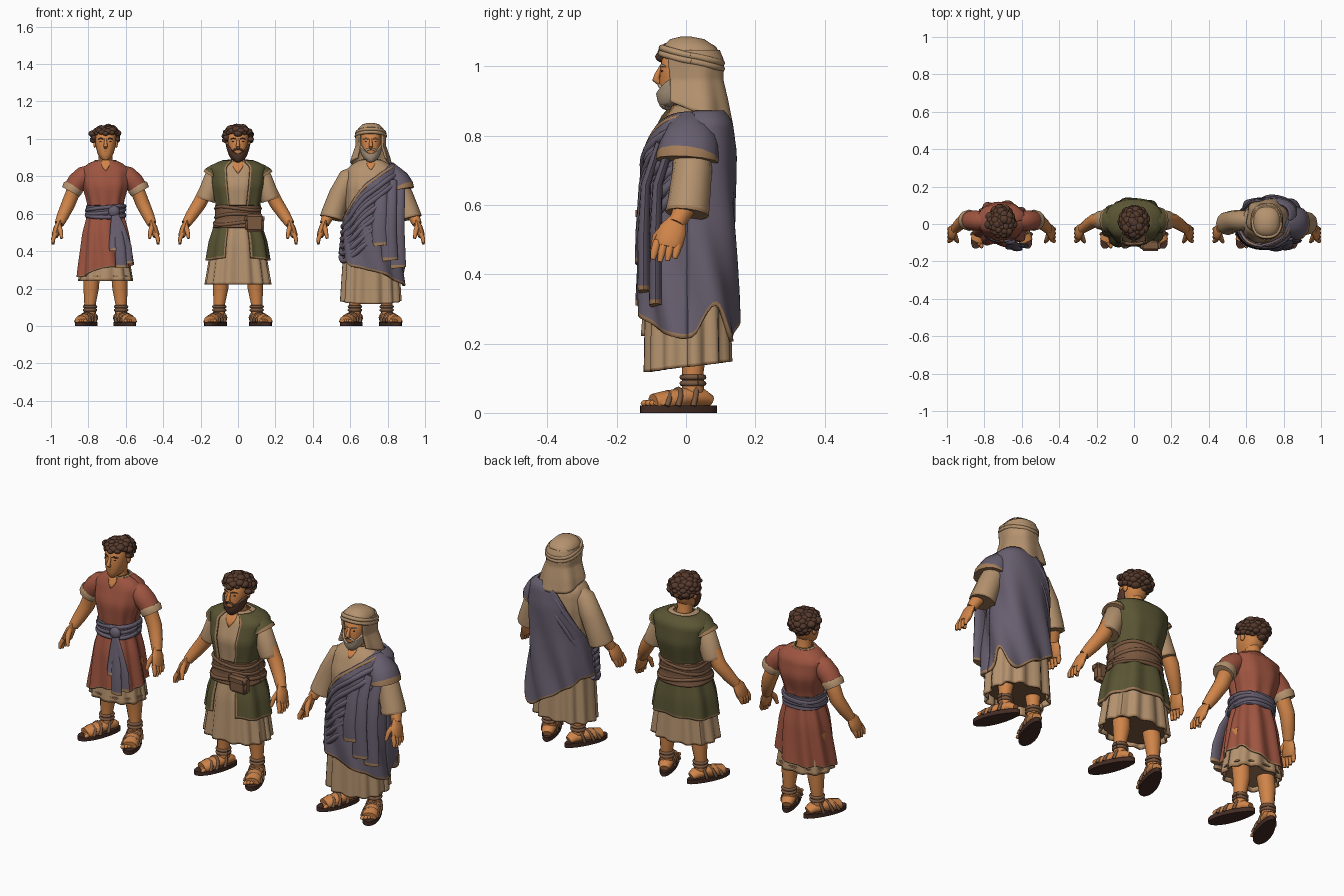
import bpy, bmesh, math, random
from math import sin, cos, pi, radians
from mathutils import Vector, Matrix

random.seed(4)
cube = bpy.data.objects.get("Cube")
if cube:
    bpy.data.objects.remove(cube)


def material(name, r, g, b):
    lin = [((c / 255 + .055) / 1.055) ** 2.4 for c in (r, g, b)] + [1]
    m = bpy.data.materials.new(name)
    m.use_nodes = True
    m.diffuse_color = lin
    m.node_tree.nodes["Principled BSDF"].inputs["Base Color"].default_value = lin
    return m


skin = material("skin", 207, 132, 73)
red = material("brick_red", 158, 84, 64)
green = material("olive_green", 90, 85, 52)
purple = material("dusty_purple", 103, 94, 110)
linen = material("linen", 180, 146, 110)
trim_tan = material("trim_tan", 162, 124, 88)
hair_brown = material("hair_brown", 86, 58, 44)
leather = material("leather", 122, 88, 64)
sole_brown = material("sole_brown", 68, 44, 36)
grey = material("beard_grey", 178, 156, 132)

person, origin = "", 0


def add(name, bm, mats, fix=True):
    if fix:
        bmesh.ops.recalc_face_normals(bm, faces=bm.faces)
    me = bpy.data.meshes.new(person + name)
    bm.to_mesh(me)
    bm.free()
    for m in mats:
        me.materials.append(m)
    for p in me.polygons:
        p.use_smooth = True
    me.set_sharp_from_angle(angle=radians(50))
    ob = bpy.data.objects.new(person + name, me)
    ob.location.x = origin
    bpy.context.collection.objects.link(ob)
    return ob


def skinned(name, rows, mats, closed=True, caps=True, index=lambda r, c: 0):
    """Bridge rows of points into one surface."""
    bm = bmesh.new()
    vs = [[bm.verts.new(p) for p in row] for row in rows]
    n = len(rows[0])
    for r in range(len(rows) - 1):
        for c in range(n if closed else n - 1):
            d = (c + 1) % n
            f = bm.faces.new((vs[r][c], vs[r + 1][c], vs[r + 1][d], vs[r][d]))
            f.material_index = index(r, c)
    if caps:
        bm.faces.new(vs[0])
        bm.faces.new(vs[-1]).material_index = index(len(rows) - 2, 0)
    return add(name, bm, mats, caps)


def tube(name, pts, mats, flat=1, ref=(0, 1, 0), sides=12):
    """Round or flattened limb through (x, y, z, radius) points; a second material colours the tip."""
    p = [Vector(q[:3]) for q in pts]
    rows = []
    for i, q in enumerate(pts):
        t = (p[min(i + 1, len(p) - 1)] - p[max(i - 1, 0)]).normalized()
        u = t.cross(Vector(ref)).normalized()
        v = t.cross(u)
        rows.append([p[i] + q[3] * (u * flat * cos(k * 2 * pi / sides) + v * sin(k * 2 * pi / sides))
                     for k in range(sides)])
    return skinned(name, rows, mats, index=lambda r, c: int(len(mats) > 1 and r == len(pts) - 2))


def balls(name, items, mat, sub=2):
    bm = bmesh.new()
    for loc, size in items:
        bmesh.ops.create_icosphere(bm, subdivisions=sub, radius=1,
                                   matrix=Matrix.Translation(loc) @ Matrix.Diagonal((*size, 1)))
    return add(name, bm, [mat])


def box(name, loc, size, mat):
    bm = bmesh.new()
    bmesh.ops.create_cube(bm, size=1, matrix=Matrix.Translation(loc) @ Matrix.Diagonal((*size, 1)))
    bmesh.ops.bevel(bm, geom=bm.edges[:], offset=.012, segments=3, affect='EDGES')
    return add(name, bm, [mat])


def surf(rings, a, z, off=0):
    """Point at angle a, height z on a body given as (z, rx, ry, cy) rings from the top down."""
    i = 0
    while i < len(rings) - 2 and z < rings[i + 1][0]:
        i += 1
    lo, hi = rings[i], rings[i + 1]
    t = min(1, max(0, (lo[0] - z) / (lo[0] - hi[0])))
    rx, ry, cy = (lo[k] + (hi[k] - lo[k]) * t for k in (1, 2, 3))
    c, s = cos(a), sin(a)
    return Vector(((rx + off) * math.copysign(abs(c) ** .85, c),
                   cy + (ry + off) * math.copysign(abs(s) ** .85, s), z))


def wrap(name, rings, top, bot, mats, a0=0, a1=360, off=0, folds=(0, 0, 0), trim=0, edge=False,
         n=72, m=24, thick=.008):
    """Cloth sheet that follows the rings between two heights, with folds deepening downwards."""
    fn = lambda f, a: f(a) if callable(f) else f
    cols = []
    for c in range(n + 1):
        a = radians(a0 + (a1 - a0) * c / n)
        hi, lo = fn(top, a), fn(bot, a)
        ts = [(r / m) ** 1.4 * (1 - trim / (hi - lo)) for r in range(m + 1)] + [1] * (trim > 0)
        cols.append([surf(rings, a, hi + (lo - hi) * t,
                          fn(off, a) + folds[1] * t * sin(folds[0] * a + folds[2] * (hi + (lo - hi) * t)))
                     for t in ts])
    rows = [list(r) for r in zip(*cols)]
    ob = skinned(name, rows, mats, False, False,
                 lambda r, c: int((trim > 0 and r == m) or (edge and c in (0, n - 1))))
    mod = ob.modifiers.new("thickness", 'SOLIDIFY')
    mod.thickness, mod.offset = thick, 0
    return ob


def band(name, rings, z, mat, off, r, tilt=0, turns=1, phase=0):
    """Rolled cloth ring around a body."""
    tube(name, [(*surf(rings, a, z + tilt * sin(a * turns + phase), off), r)
                for a in [i * pi / 20 for i in range(41)]], [mat], ref=(0, 0, 1), sides=8)


def lining(rings, z, mat):
    """Dark underside closing a skirt just above its hem."""
    skinned("skirt_lining", [[surf(rings, k * pi / 16, h, -.008) for k in range(32)] for h in (z + .008, z)], [mat])


HEAD = [(1.065, .012, .015, 0), (1.05, .04, .045, 0), (1.02, .054, .065, -.005), (.98, .055, .068, -.008),
        (.95, .051, .066, -.011), (.92, .042, .058, -.018), (.9, .031, .044, -.028), (.887, .014, .02, -.045)]


def head(beard=None):
    skinned("head", [[surf(HEAD, k * pi / 16, r[0]) for k in range(32)] for r in HEAD], [skin])
    tube("neck", [(0, .02, .82, .05), (0, .015, .86, .038), (0, .008, .93, .038)], [skin])
    tube("nose", [(0, -.07, 1.0, .006), (0, -.082, .975, .009), (0, -.087, .962, .011), (0, -.076, .953, .009)],
         [skin], ref=(1, 0, 0))
    balls("ears", [((s * .057, .005, .972), (.009, .014, .02)) for s in (-1, 1)], skin)
    balls("eyes", [((s * .024, -.068, .986), (.008, .004, .004)) for s in (-1, 1)], sole_brown)
    for s in (-1, 1):
        tube("brow", [(s * .012, -.073, 1.0, .003), (s * .025, -.071, 1.003, .004), (s * .04, -.058, .999, .002)],
             [beard or hair_brown])
    if not beard:
        balls("mouth", [((0, -.073, .933), (.014, .004, .003))], leather)
        return
    wrap("beard", HEAD, lambda a: .922 + .05 * abs(cos(a)) ** 2, .886, [beard], 178, 362, .005, n=32, m=8, thick=.01)
    balls("chin_beard", [((0, -.054, .897), (.029, .026, .024))], beard)
    for s in (-1, 1):
        tube("moustache", [(0, -.077, .947, .005), (s * .018, -.074, .943, .006), (s * .033, -.06, .925, .005)], [beard])


def curly_hair(count):
    """Loose curls spiralling over the skull, leaving the face free."""
    items = [((0, .012, 1.015), (.064, .07, .054))]
    for i in range(count):
        z = 1 - 1.8 * i / count
        r, a = math.sqrt(1 - z * z), i * 2.39996
        d = Vector((r * cos(a), r * sin(a), z))
        if z < .3 and d.y < .1 - .3 * z and not (z > -.45 and d.y > -.25):
            continue
        k, j = random.uniform(.015, .026), random.uniform(.9, 1.08)
        items.append(((d.x * .067 * j, .004 + d.y * .078 * j, 1.01 + d.z * .053 * j), (k, k, k * .75)))
    balls("curly_hair", items, hair_brown)


def arm(s, e):
    """Arm and hand on side s; e swings the forearm outwards."""
    tube("arm", [(s * .12, .01, .8, .04), (s * .172, .02, .72, .038), (s * (.2 + e * .3), .02, .65, .037),
                 (s * (.228 + e * .7), -.005, .59, .032), (s * (.248 + e), -.028, .545, .025)], [skin])
    tube("palm", [(s * (.245 + e), -.025, .56, .024), (s * (.257 + e), -.038, .528, .04),
                  (s * (.268 + e), -.05, .49, .042), (s * (.271 + e), -.053, .478, .034)], [skin], .48)
    for k in range(4):
        y = -.083 + k * .021
        tip = .434 + abs(k - 1.3) * .007
        tube("finger", [(s * (.267 + e), y, .495, .012), (s * (.28 + e), y - .008, .465, .0115),
                        (s * (.281 + e), y - .013, tip, .007)], [skin], sides=8)
    tube("thumb", [(s * (.252 + e), -.055, .538, .015), (s * (.241 + e), -.085, .508, .013),
                   (s * (.234 + e), -.096, .468, .008)], [skin], sides=8)


def leg(s, x):
    turn = Matrix.Translation((s * x, .02, 0)) @ Matrix.Rotation(s * radians(23), 4, 'Z')
    at = lambda px, py, pz, r=None: (*(turn @ Vector((px, py, pz))), *([r] if r else []))
    tube("leg", [(s * x * .85, .015, .45, .056), (s * x * .88, .01, .3, .045), (s * x * .93, .022, .2, .041),
                 (s * x, .02, .12, .031), (s * x, .02, .04, .032)], [skin])
    tube("foot", [at(0, .055, .035, .022), at(0, .03, .045, .034), at(0, -.03, .045, .037), at(0, -.09, .032, .041),
                  at(0, -.125, .028, .036)], [skin], .75, (1, 0, 0))
    balls("toes", [(at(-s * .03 + s * k * .015, -.133 + k * .007, .028), (.011, .017, .01)) for k in range(5)], skin)
    outline = [(cos(a) * (.041 - .007 * sin(a)), -.044 + .12 * sin(a)) for a in [k * pi / 14 for k in range(28)]]
    skinned("sandal_sole", [[at(px, py, z) for px, py in outline] for z in (0, .022)], [sole_brown])
    for y, w, h in ((-.1, .042, .038), (-.065, .042, .048), (-.015, .038, .066)):
        tube("foot_strap", [at(w * cos(t), y + .02 * sin(t), .02 + h * sin(t), .008)
                            for t in [k * pi / 10 for k in range(11)]], [leather], sides=8)
    for z in (.085, .103):
        tube("ankle_strap", [at(.031 * cos(t), .031 * sin(t), z, .008)
                             for t in [k * pi / 10 for k in range(21)]], [leather], ref=(0, 0, 1), sides=8)


def figure(name, x, foot_x, beard=None, swing=0):
    global person, origin
    person, origin = name, x
    head(beard)
    for s in (-1, 1):
        arm(s, swing)
        leg(s, foot_x)


def neck_opening(rings, depth):
    wrap("neck_opening", rings, .885, lambda a: .883 - depth * max(0, 1 - abs(a - 1.5 * pi) / .27), [skin], 254, 286,
         off=.004, n=12, m=5)


# Youth: short red tunic, tied sash
figure("youth_", -.708, .083)
curly_hair(100)
YOUTH = [(.885, .045, .045, .01), (.865, .09, .06, .015), (.835, .125, .08, .022), (.75, .12, .1, .015),
         (.66, .092, .085, .005), (.6, .089, .08, .005), (.5, .115, .1, .003), (.24, .152, .118, 0)]
wrap("under_tunic", YOUTH, .5, .24, [linen, trim_tan], off=-.014, folds=(11, .008, 0), trim=.012)
lining(YOUTH, .262, trim_tan)
wrap("tunic", YOUTH, .883, lambda a: .3 + .03 * cos(a) + .012 * sin(3 * a), [red, trim_tan],
     folds=(9, .01, 6), trim=.006)
wrap("collar", YOUTH, .888, .88, [trim_tan], off=.003)
neck_opening(YOUTH, .055)
wrap("sash", YOUTH, .645, .578, [purple], off=.008, thick=.012)
for k in range(3):
    band("sash_wrap", YOUTH, .593 + k * .018, purple, .01, .011, .012, 1, k)
balls("sash_knot", [((.045, -.092, .612), (.032, .02, .032))], purple)
for x, end, y in ((.045, .4, -.122), (.078, .31, -.13), (.112, .33, -.113)):
    tube("sash_tail", [(.048, -.097, .61, .014), ((x + .05) / 2, -.11, .53, .022), (x, y, .42, .028),
                       (x + .005, y - .004, end + .015, .03), (x + .005, y - .004, end, .03)],
         [purple, trim_tan], .4, (1, 0, 0))
for s in (-1, 1):
    tube("sleeve", [(s * .07, .016, .822, .042), (s * .115, .017, .802, .053), (s * .15, .018, .77, .054),
                    (s * .178, .02, .73, .05)], [red])
    tube("sleeve_cuff", [(s * .168, .02, .75, .052), (s * .173, .02, .74, .057), (s * .186, .02, .717, .053)], [linen])

# Bearded man: long tunic, open vest, wide belt and pouch
figure("man_", 0, .1, hair_brown, .03)
curly_hair(100)
MAN = [(.888, .045, .045, .015), (.872, .09, .06, .02), (.848, .135, .085, .024), (.75, .12, .107, .012),
       (.64, .094, .088, .004), (.57, .094, .087, .004), (.45, .132, .108, .003), (.22, .168, .122, 0)]
wrap("tunic", MAN, .886, .222, [linen, trim_tan], folds=(13, .009, 0), trim=.01)
lining(MAN, .24, leather)
neck_opening(MAN, .07)
wrap("vest", MAN, .882, lambda a: .35 + .015 * sin(a) ** 2, [green, trim_tan], -69, 249, off=.016,
     folds=(8, .008, 0), trim=.01, edge=True, n=90, thick=.01)
wrap("belt", MAN, .645, .525, [leather], off=.022, thick=.012)
for z in (.55, .59, .628):
    band("belt_wrap", MAN, z, leather, .024, .01, .01, 2, z * 40)
box("pouch", (.088, -.112, .548), (.1, .05, .09), leather)
box("pouch_flap", (.088, -.12, .575), (.106, .05, .045), leather)
for s in (-1, 1):
    tube("sleeve", [(s * .08, .018, .82, .043), (s * .13, .018, .79, .052), (s * .164, .02, .7, .053),
                    (s * .172, .02, .682, .053), (s * .175, .02, .672, .052)], [linen, trim_tan])
    tube("vest_shoulder", [(s * .08, .02, .84, .038), (s * .118, .02, .828, .056), (s * .138, .02, .808, .068),
                           (s * .142, .02, .801, .068)], [green, trim_tan], .72)

# Elder: ankle robe, headscarf, draped cloak
figure("elder_", .71, .085, grey)
ELDER = [(.888, .045, .045, .015), (.87, .085, .06, .02), (.84, .122, .085, .02), (.75, .132, .108, .008),
         (.6, .126, .108, .005), (.4, .138, .112, .004), (.13, .153, .116, .006)]
wrap("robe", ELDER, .886, lambda a: .133 + .015 * sin(a), [linen, trim_tan], folds=(12, .01, 0), trim=.008)
lining(ELDER, .165, leather)
neck_opening(ELDER, .05)
upper = lambda a: .72 + .145 * cos(a) + .06 * sin(a) ** 2 + .07 * max(0, sin(a)) ** .7
lower = lambda a: (.26 - .05 * cos(a) - .035 * sin(a) + .09 * max(0, -cos(a + .6))
                   + .11 * max(0, cos(a - .45)) ** 30)
wrap("cloak", ELDER, lambda a: min(.868, upper(a)), lower, [purple, trim_tan],
     off=lambda a: .018 + .022 * max(0, cos(a - .65)) ** 4, folds=(7, .011, 14), trim=.012, n=96, thick=.012)
for k in range(7):
    tube("cloak_fold", [(*surf(ELDER, a, upper(a) - .012 - .052 * k * (.6 + .4 * sin(-a)), .018), .015 if k else .009)
                        for a in [radians(-8 - 9 * i) for i in range(20)]],
         [purple if k else trim_tan], ref=(0, 0, 1), sides=8)
for k in range(2):
    tube("back_fold", [(*surf(ELDER, a, min(.85, upper(a)) - .03 - .08 * k, .013), .014)
                       for a in [radians(60 + 6 * i) for i in range(18)]], [purple], ref=(0, 0, 1), sides=8)
tube("cloak_shoulder", [(.06, .018, .84, .042), (.1, .016, .822, .068), (.142, .01, .775, .086),
                        (.16, .004, .742, .09), (.163, .003, .727, .09)], [purple, trim_tan], .78)
for x, y, end in ((.045, -.128, .43), (.095, -.122, .35), (.138, -.088, .31)):
    tube("hanging_fold", [(x + .02, y + .045, .78, .025), (x + .01, y + .006, .66, .034), (x, y, .52, .042),
                          (x + .004, y, end + .016, .046), (x + .006, y, end, .044)],
         [purple, trim_tan], .42, (1, 0, 0))
for s in (-1, 1):
    tube("sleeve", [(s * .07, .018, .82, .042), (s * .12, .018, .792, .054), (s * .168, .018, .7, .057),
                    (s * .2, .008, .61, .061), (s * .208, .004, .582, .063), (s * .21, .003, .574, .063)],
         [linen, trim_tan])
# Headscarf: cap, side and back drape, band
SCARF = [(1.086, .012, .014, .0), (1.078, .045, .05, .003), (1.055, .068, .078, .01), (1.02, .076, .088, .014),
         (.96, .075, .083, .018), (.9, .095, .09, .024), (.83, .112, .1, .026)]
skinned("scarf_cap", [[surf(SCARF, k * pi / 18, z) for k in range(36)]
                      for z in (1.086, 1.078, 1.065, 1.055, 1.04, 1.024)], [linen])
wrap("scarf_drape", SCARF, 1.045, lambda a: .87 - .04 * sin(a), [linen], -42, 222, folds=(6, .006, 0), thick=.012)
for z in (1.015, 1.031):
    band("scarf_band", SCARF, z, linen, .001, .01, -.022)
